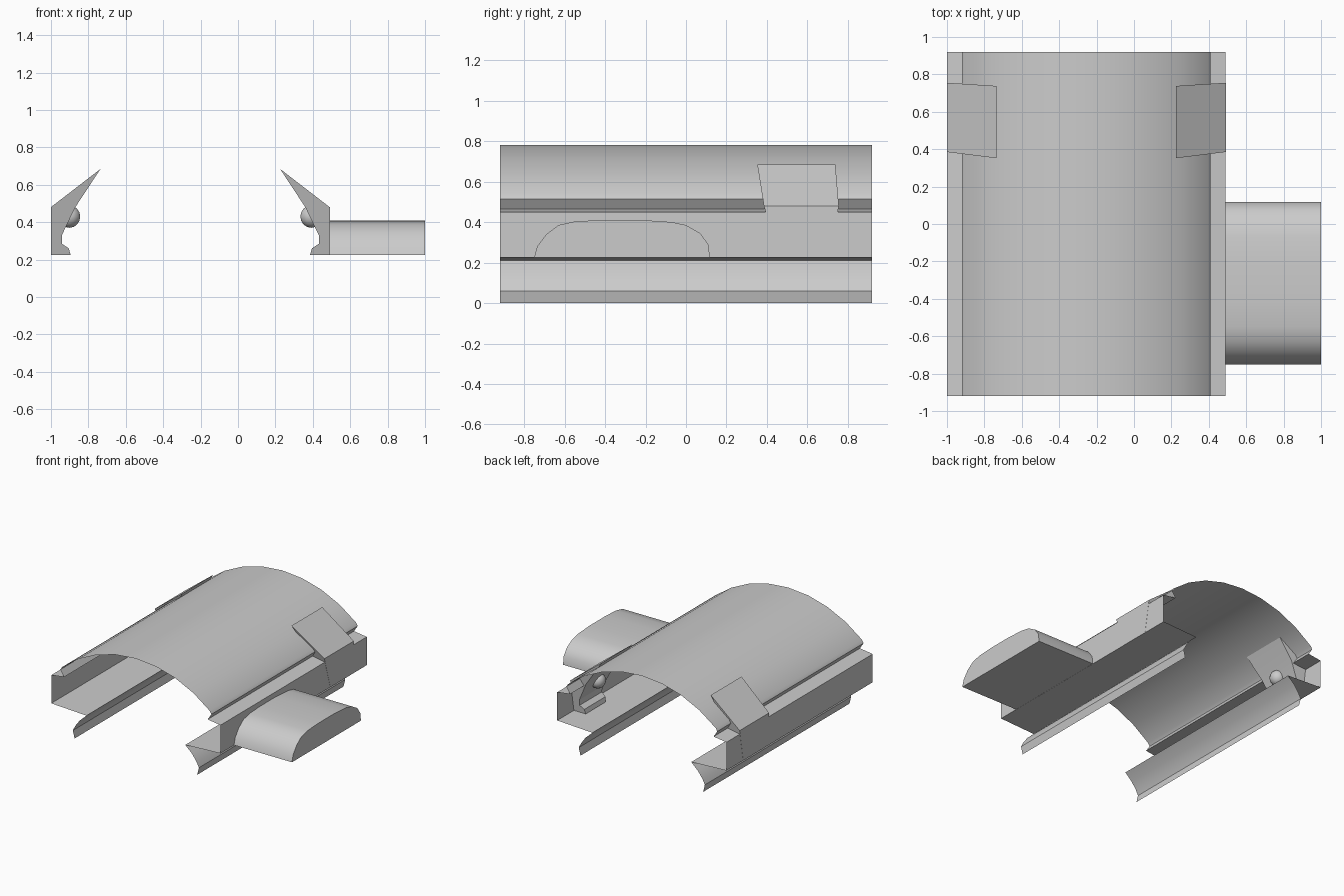
import bpy, bmesh, math

if "Cube" in bpy.data.objects:
    bpy.data.objects.remove(bpy.data.objects["Cube"])

CX = -0.255          # centre line of the canopy
L = 0.92             # half length


def finish(name, bm, angle=35):
    bmesh.ops.recalc_face_normals(bm, faces=bm.faces[:])
    me = bpy.data.meshes.new(name)
    bm.to_mesh(me)
    bm.free()
    ob = bpy.data.objects.new(name, me)
    bpy.context.collection.objects.link(ob)
    bpy.ops.object.select_all(action='DESELECT')
    ob.select_set(True)
    bpy.context.view_layer.objects.active = ob
    bpy.ops.object.shade_smooth_by_angle(angle=math.radians(angle))
    return ob


def loft(name, a, b, closed=False, caps=False, angle=35):
    """Bridge two matching point rows, optionally closed and capped."""
    bm = bmesh.new()
    va = [bm.verts.new(p) for p in a]
    vb = [bm.verts.new(p) for p in b]
    n = len(a)
    for i in range(n if closed else n - 1):
        j = (i + 1) % n
        bm.faces.new((va[i], va[j], vb[j], vb[i]))
    if caps:
        bm.faces.new(va)
        bm.faces.new(vb)
    return finish(name, bm, angle)


# canopy: thin sheet, arched roof with grooved sides and curled lower lips
R, SEG = 0.996, 4
half_angle = math.asin(0.65 / R)
half = [(R * math.sin(half_angle * i / SEG),
         0.78 - R + R * math.cos(half_angle * i / SEG)) for i in range(SEG + 1)]
half += [(0.665, 0.515), (0.632, 0.465), (0.745, 0.45), (0.745, 0.225),
         (0.435, 0.21), (0.495, 0.155), (0.535, 0.10), (0.555, 0.06), (0.54, 0.0)]
prof = [(-x, z) for x, z in reversed(half[1:])] + half
loft("canopy_shell", [(CX + x, -L, z) for x, z in prof],
     [(CX + x, L, z) for x, z in prof])

# clamp brackets: (offset from centre, z, y front, y back), with a ball stud inside
clamp = [(0.48, 0.685, 0.352, 0.738), (0.746, 0.48, 0.385, 0.755),
         (0.746, 0.225, 0.46, 0.71), (0.64, 0.225, 0.46, 0.71),
         (0.65, 0.26, 0.45, 0.715), (0.687, 0.285, 0.44, 0.72),
         (0.687, 0.33, 0.43, 0.725), (0.615, 0.48, 0.40, 0.745)]
for s, side in ((1, "right"), (-1, "left")):
    loft("clamp_" + side, [(CX + s * x, y0, z) for x, z, y0, y1 in clamp],
         [(CX + s * x, y1, z) for x, z, y0, y1 in clamp], True, True, 20)
    bm = bmesh.new()
    bmesh.ops.create_uvsphere(bm, u_segments=14, v_segments=8, radius=0.06)
    bmesh.ops.translate(bm, verts=bm.verts[:], vec=(CX + s * 0.647, 0.55, 0.43))
    finish("ball_stud_" + side, bm)

# side pod: rounded-top box sticking out to the right
pod = [(-0.75, 0.226), (-0.735, 0.28), (-0.69, 0.34), (-0.63, 0.385), (-0.55, 0.403),
       (-0.42, 0.41), (-0.22, 0.41), (-0.07, 0.40), (0.0, 0.385), (0.07, 0.345),
       (0.11, 0.29), (0.118, 0.226)]
loft("side_pod", [(0.49, y, z) for y, z in pod], [(1.0, y, z) for y, z in pod], True, True, 40)
